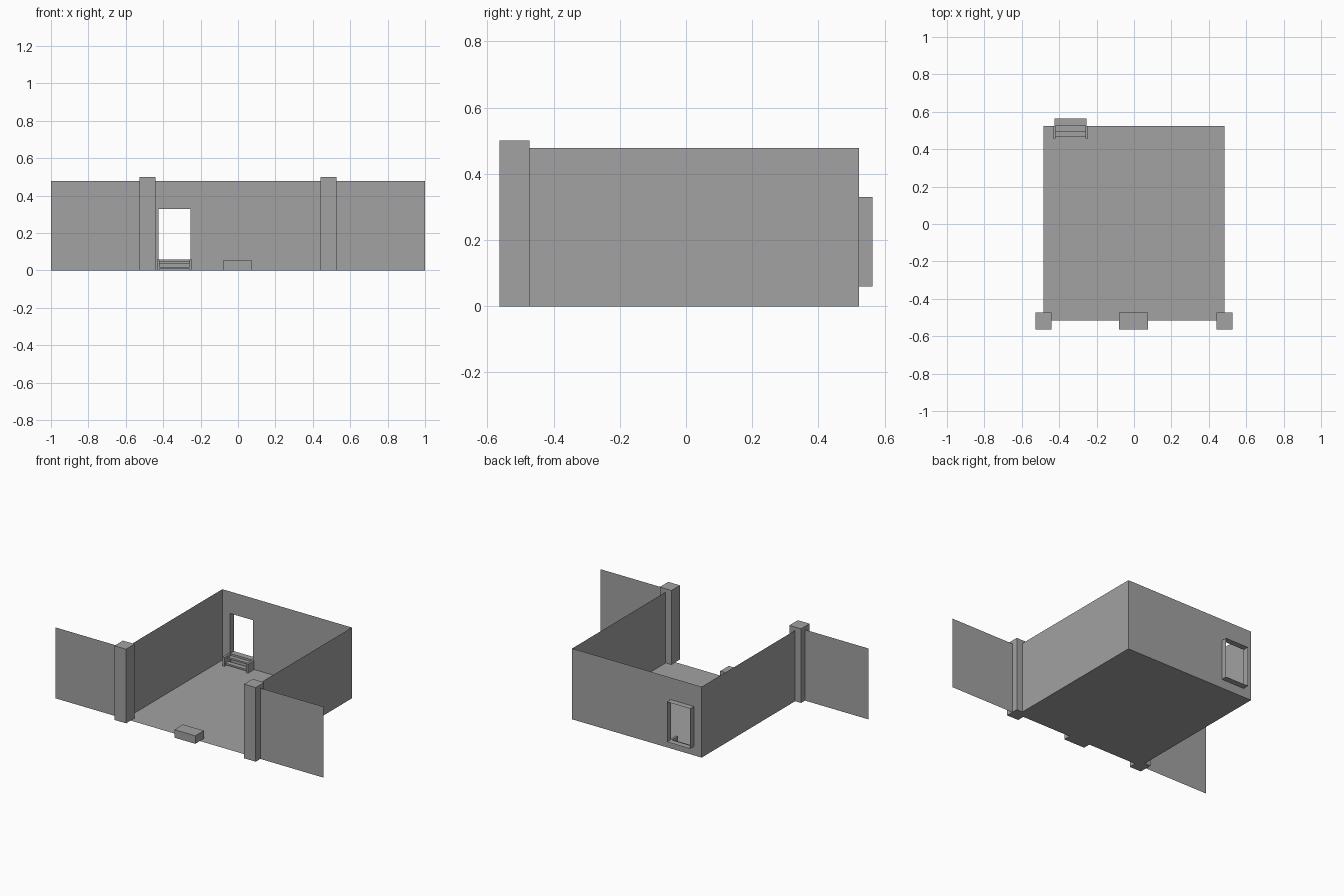
import bpy
import bmesh

cube = bpy.data.objects.get("Cube")
if cube:
    bpy.data.objects.remove(cube, do_unlink=True)

grey = bpy.data.materials.new("plain grey")
grey.use_nodes = True
colour = (0.36, 0.36, 0.36, 1)
grey.diffuse_color = colour
grey.node_tree.nodes["Principled BSDF"].inputs["Base Color"].default_value = colour


def finish(name, bm):
    mesh = bpy.data.meshes.new(name)
    bm.to_mesh(mesh)
    bm.free()
    mesh.materials.append(grey)
    obj = bpy.data.objects.new(name, mesh)
    bpy.context.collection.objects.link(obj)
    return obj


def box(name, x, y, z):
    """Solid block given its span on each axis."""
    bm = bmesh.new()
    bmesh.ops.create_cube(bm, size=1)
    for v in bm.verts:
        for i, (low, high) in enumerate((x, y, z)):
            v.co[i] = high if v.co[i] > 0 else low
    return finish(name, bm)


def sheets(name, quads):
    """Thin surfaces, each given as four corners."""
    bm = bmesh.new()
    for quad in quads:
        bm.faces.new([bm.verts.new(p) for p in quad])
    bmesh.ops.remove_doubles(bm, verts=bm.verts, dist=0.0001)
    return finish(name, bm)


def upright(a, b, low, high):
    """Vertical quad standing on the line from a to b."""
    return [(*a, low), (*b, low), (*b, high), (*a, high)]


W, FRONT, BACK, H = 0.483, -0.515, 0.523, 0.478
OUT = 0.564
DL, DR, SILL, HEAD = -0.425, -0.253, 0.06, 0.33

# Floor
sheets("floor", [[(-W, FRONT, 0), (W, FRONT, 0), (W, BACK, 0), (-W, BACK, 0)]])

# Side walls, front wings and gate pillars
for side, s in (("left", 1), ("right", -1)):
    ends = [(s * W, FRONT), (s * W, BACK)]
    sheets(side + "_wall", [upright(*(ends if s > 0 else ends[::-1]), 0, H)])
    ends = [(s * W, FRONT), (s, FRONT)]
    sheets(side + "_front_wing", [upright(*(ends if s > 0 else ends[::-1]), 0, H)])
    box(side + "_pillar", sorted((s * 0.44, s * 0.527)), (-OUT, -0.473), (0, 0.5))

# Back wall around the doorway
sheets("back_wall", [
    upright((x1, BACK), (x0, BACK), low, high)
    for x0, x1, low, high in (
        (-W, DL, 0, H), (DR, W, 0, H), (DL, DR, 0, SILL), (DL, DR, HEAD, H))
])

# Doorway reveal projecting from the back
sheets("door_reveal", [
    upright((DL, BACK), (DL, OUT), SILL, HEAD),
    upright((DR, OUT), (DR, BACK), SILL, HEAD),
    [(DL, BACK, SILL), (DR, BACK, SILL), (DR, OUT, SILL), (DL, OUT, SILL)],
    [(DL, OUT, HEAD), (DR, OUT, HEAD), (DR, BACK, HEAD), (DL, BACK, HEAD)],
])

# Steps up to the doorway
for side, x0 in (("right", -0.434), ("left", -0.26)):
    box(side + "_step_cheek", (x0, x0 + 0.015), (0.457, BACK), (0, 0.06))
for name, y, z in (("lower_tread", (0.464, 0.497), 0.008),
                   ("upper_tread", (0.494, BACK), 0.036)):
    box(name, (-0.42, -0.259), y, (z, z + 0.011))

# Low block at the entrance
box("entrance_block", (-0.08, 0.076), (-OUT, -0.473), (0, 0.054))
